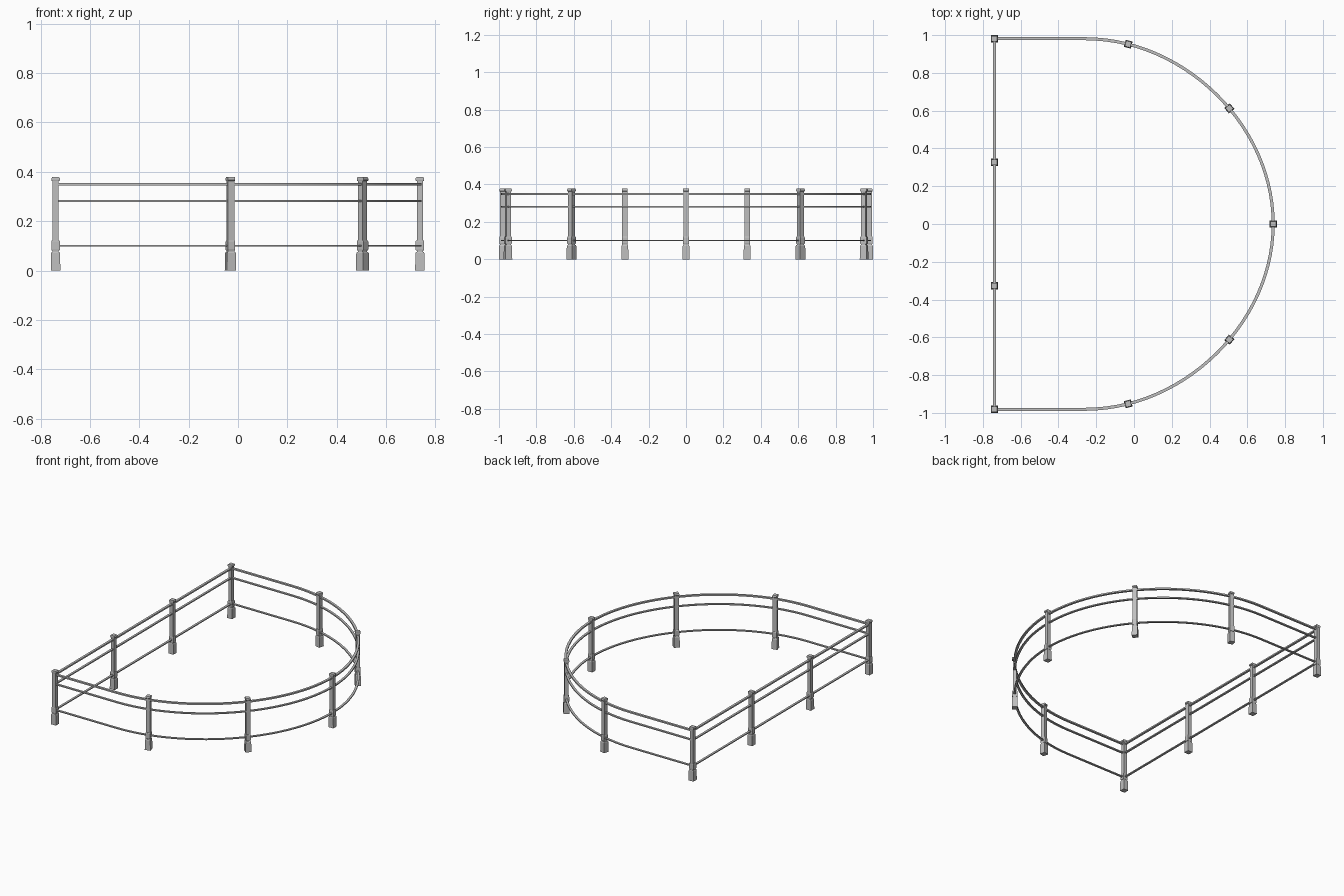
import bpy, bmesh, math
from mathutils import Matrix, Vector

if "Cube" in bpy.data.objects:
    bpy.data.objects.remove(bpy.data.objects["Cube"])

BACK_X, CURVE_X, FRONT_X, HALF_Y = -0.739, -0.26, 0.737, 0.981
HANDLE = 0.53  # fullness of the curved side


def material(name, value):
    mat = bpy.data.materials.new(name)
    mat.use_nodes = True
    color = (value, value, value, 1)
    mat.diffuse_color = color
    mat.node_tree.nodes["Principled BSDF"].inputs["Base Color"].default_value = color
    return mat


steel = material("grey steel", 0.52)


def finish(bm, name):
    bmesh.ops.recalc_face_normals(bm, faces=bm.faces)
    mesh = bpy.data.meshes.new(name)
    bm.to_mesh(mesh)
    bm.free()
    mesh.materials.append(steel)
    obj = bpy.data.objects.new(name, mesh)
    bpy.context.collection.objects.link(obj)
    return obj


def curve_point(t, side):
    """Point on the curved side: t = 0 at the straight end, 1 at the middle."""
    s = 1 - t
    along = 3 * s * s * t * HANDLE + 3 * s * t * t + t ** 3
    across = s ** 3 + 3 * s * s * t + 3 * s * t * t * HANDLE
    return Vector((CURVE_X + (FRONT_X - CURVE_X) * along, side * HALF_Y * across, 0))


def stack(bm, profile):
    """Box column through (half depth, half width, height) levels."""
    rings = [[bm.verts.new((sx * d, sy * w, z))
              for sx, sy in ((-1, -1), (1, -1), (1, 1), (-1, 1))] for d, w, z in profile]
    for a, b in zip(rings, rings[1:]):
        for i in range(4):
            j = (i + 1) % 4
            bm.faces.new((a[i], a[j], b[j], b[i]))
    bm.faces.new(rings[0][::-1])
    bm.faces.new(rings[-1])


def post(name, location, angle):
    parts = {
        "base": [(0.019, 0.019, 0), (0.018, 0.018, 0.07), (0.015, 0.016, 0.076)],
        "shaft": [(0.0125, 0.014, 0.07), (0.0125, 0.014, 0.37)],
        "collar": [(0.0155, 0.0145, 0.081), (0.0175, 0.0155, 0.085),
                   (0.0175, 0.0155, 0.117), (0.0155, 0.0145, 0.122)],
        "cap": [(0.0145, 0.0145, 0.362), (0.0175, 0.0155, 0.366),
                (0.0175, 0.0155, 0.373), (0.0145, 0.0145, 0.378)],
    }
    for part, profile in parts.items():
        bm = bmesh.new()
        stack(bm, profile)
        bm.transform(Matrix.Translation(location) @ Matrix.Rotation(angle, 4, "Z"))
        finish(bm, f"{name}_{part}")


def rail(name, z, width, height):
    """Rectangular bar swept round the closed D-shaped outline."""
    steps = 28
    path = [Vector((BACK_X, -HALF_Y, 0))]
    path += [curve_point(i / steps, -1) for i in range(steps + 1)]
    path += [curve_point(i / steps, 1) for i in reversed(range(steps))]
    path.append(Vector((BACK_X, HALF_Y, 0)))
    bm = bmesh.new()
    rings = []
    count = len(path)
    for i, p in enumerate(path):
        before = (p - path[i - 1]).normalized()
        after = (path[(i + 1) % count] - p).normalized()
        tangent = (before + after).normalized()
        side = Vector((tangent.y, -tangent.x, 0)) / tangent.dot(after)
        rings.append([bm.verts.new(p + side * sx * width / 2 + Vector((0, 0, z + sz * height / 2)))
                      for sx, sz in ((-1, -1), (1, -1), (1, 1), (-1, 1))])
    for i in range(count):
        a, b = rings[i], rings[(i + 1) % count]
        for k in range(4):
            n = (k + 1) % 4
            bm.faces.new((a[k], a[n], b[n], b[k]))
    obj = finish(bm, name)
    bpy.ops.object.select_all(action="DESELECT")
    obj.select_set(True)
    bpy.context.view_layer.objects.active = obj
    bpy.ops.object.shade_smooth_by_angle(angle=math.radians(30))


# Rails
rail("top_rail", 0.349, 0.016, 0.010)
rail("middle_rail", 0.282, 0.015, 0.008)
rail("bottom_rail", 0.100, 0.015, 0.007)

# Posts along the straight back
for i in range(4):
    post(f"back_post_{i + 1}", Vector((BACK_X, HALF_Y * (2 * i / 3 - 1), 0)), 0)

# Posts round the curve, turned to face outwards
post("curve_post_middle", Vector((FRONT_X, 0, 0)), 0)
for side, label in ((-1, "front"), (1, "rear")):
    for t, place in ((0.148, "outer"), (0.565, "inner")):
        run = curve_point(t + 0.01, side) - curve_point(t - 0.01, side)
        angle = math.atan2(side * run.x, -side * run.y)
        post(f"{label}_curve_post_{place}", curve_point(t, side), angle)
